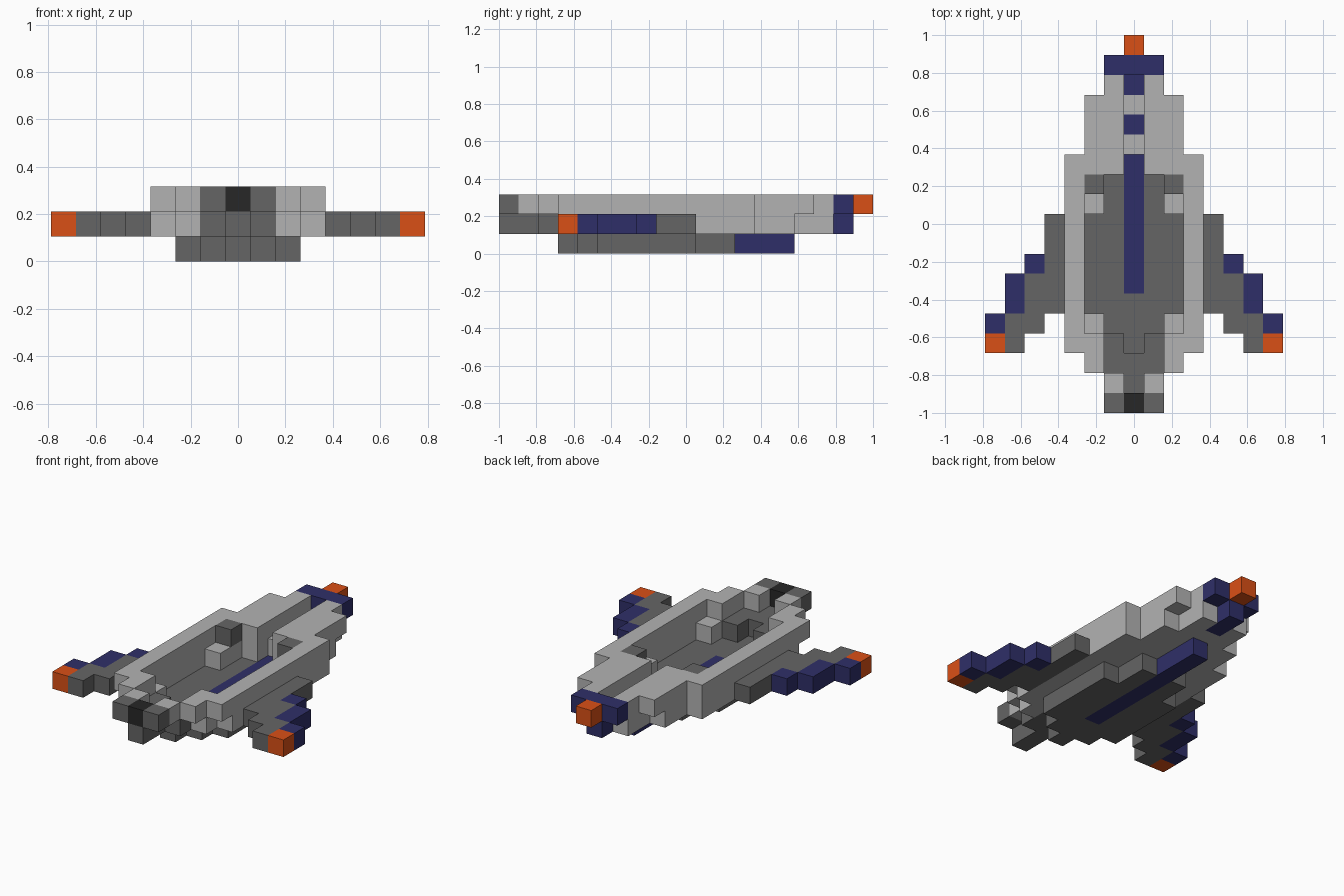
import bpy, bmesh, math
from mathutils import Vector

if "Cube" in bpy.data.objects:
    bpy.data.objects.remove(bpy.data.objects["Cube"])

S = 2 / 19  # cube size; the craft is 19 cubes long

def material(name, rgb):
    m = bpy.data.materials.new(name)
    m.diffuse_color = (*rgb, 1)
    m.use_nodes = True
    m.node_tree.nodes["Principled BSDF"].inputs["Base Color"].default_value = m.diffuse_color
    return m

LIGHT = material("light_grey", (0.45, 0.45, 0.45))
DARK = material("dark_grey", (0.13, 0.13, 0.13))
BLACK = material("black", (0.02, 0.02, 0.02))
NAVY = material("navy", (0.028, 0.028, 0.14))
ORANGE = material("orange", (0.70, 0.08, 0.008))

# Each run is (column, first row, last row, layer), mirrored left to right
PARTS = {
    # bottom layer
    "keel_plate": (DARK, [(0, 3, 5, 0), (1, 4, 11, 0), (2, 5, 9, 0)]),
    "keel_stripe": (NAVY, [(0, 6, 14, 0)]),
    # middle layer
    "lower_hull": (LIGHT, [(3, 4, 12, 1), (2, 3, 4, 1), (2, 10, 14, 1),
                           (1, 12, 16, 1), (0, 13, 13, 1), (0, 15, 15, 1)]),
    "front_deck": (DARK, [(0, 0, 2, 1), (1, 2, 3, 1)]),
    "deck_stripes": (NAVY, [(0, 14, 14, 1), (0, 16, 17, 1)]),
    "wings": (DARK, [(4, 5, 9, 1), (5, 4, 6, 1), (6, 3, 4, 1)]),
    "wing_edges": (NAVY, [(5, 7, 7, 1), (6, 5, 6, 1), (7, 4, 4, 1)]),
    "wing_tips": (ORANGE, [(7, 3, 3, 1)]),
    # top layer
    "hull_rim": (LIGHT, [(3, 3, 12, 2), (2, 2, 3, 2), (1, 1, 1, 2),
                         (2, 12, 15, 2), (1, 12, 16, 2)]),
    "inner_blocks": (DARK, [(2, 11, 11, 2)]),
    "front_bumpers": (DARK, [(1, 0, 0, 2)]),
    "front_light": (BLACK, [(0, 0, 0, 2)]),
    "tail_bar": (NAVY, [(0, 17, 17, 2), (1, 17, 17, 2)]),
    "tail_tip": (ORANGE, [(0, 18, 18, 2)]),
}

def cells(runs):
    return {(s * x, y, z) for x, a, b, z in runs
            for y in range(a, b + 1) for s in (-1, 1)}

filled = set().union(*(cells(runs) for _, runs in PARTS.values()))

def build(name, mat, own):
    """Make the outer skin of a set of cubes, with flat areas merged."""
    bm = bmesh.new()
    for c in own:
        centre = Vector((c[0] * S, -1 + (c[1] + 0.5) * S, (c[2] + 0.5) * S))
        for axis in range(3):
            for sign in (-1, 1):
                near = list(c)
                near[axis] += sign
                if tuple(near) in filled:
                    continue
                n, u, v = Vector(), Vector(), Vector()
                n[axis] = sign
                u[(axis + 1) % 3] = 1
                v = n.cross(u)
                bm.faces.new([bm.verts.new(centre + (n + a * u + b * v) * S / 2)
                              for a, b in ((-1, -1), (1, -1), (1, 1), (-1, 1))])
    bmesh.ops.remove_doubles(bm, verts=bm.verts, dist=1e-4)
    bmesh.ops.dissolve_limit(bm, angle_limit=math.radians(1),
                             verts=bm.verts, edges=bm.edges)
    mesh = bpy.data.meshes.new(name)
    bm.to_mesh(mesh)
    bm.free()
    mesh.materials.append(mat)
    bpy.context.collection.objects.link(bpy.data.objects.new(name, mesh))

for name, (mat, runs) in PARTS.items():
    build(name, mat, cells(runs))
